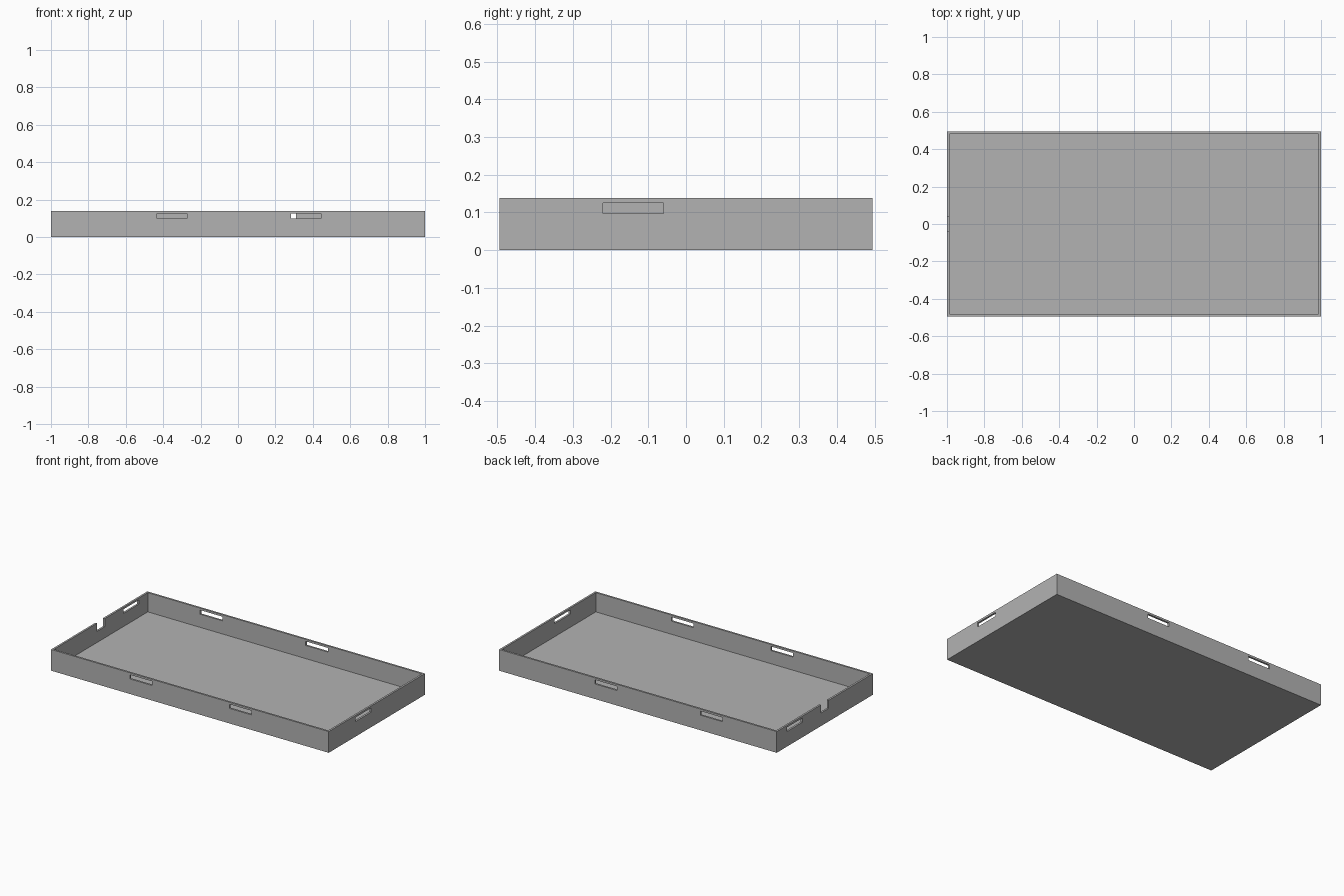
import bpy
import bmesh
from mathutils import Matrix, Vector

cube = bpy.data.objects.get("Cube")
if cube:
    bpy.data.objects.remove(cube, do_unlink=True)

# Overall sizes
HX, HY, HEIGHT = 1.0, 0.495, 0.138
WALL, FLOOR = 0.0125, 0.0125
SLOT_LOW, SLOT_HIGH, SLOT_WIDTH = 0.098, 0.125, 0.16
CUT = 0.1  # cutter depth through a wall


def material(name, value):
    mat = bpy.data.materials.new(name)
    mat.use_nodes = True
    colour = (value, value, value, 1)
    mat.diffuse_color = colour
    bsdf = next(n for n in mat.node_tree.nodes if n.type == "BSDF_PRINCIPLED")
    bsdf.inputs["Base Color"].default_value = colour
    return mat


def add_box(bm, low, high):
    low, high = Vector(low), Vector(high)
    matrix = Matrix.Translation((low + high) / 2) @ Matrix.Diagonal((*(high - low), 1))
    bmesh.ops.create_cube(bm, size=1, matrix=matrix)


def make_object(name, bm):
    mesh = bpy.data.meshes.new(name)
    bm.to_mesh(mesh)
    bm.free()
    obj = bpy.data.objects.new(name, mesh)
    bpy.context.collection.objects.link(obj)
    return obj


# Tray: a box whose top is inset to form the rim and sunk to the floor
bm = bmesh.new()
add_box(bm, (-HX, -HY, 0), (HX, HY, HEIGHT))
bm.normal_update()
top = max(bm.faces, key=lambda f: f.calc_center_median().z)
bmesh.ops.inset_region(bm, faces=[top], thickness=WALL, use_even_offset=True)
sunk = bmesh.ops.extrude_discrete_faces(bm, faces=[top])["faces"][0]
bmesh.ops.translate(bm, verts=sunk.verts, vec=(0, 0, FLOOR - HEIGHT))
bmesh.ops.recalc_face_normals(bm, faces=bm.faces)
tray = make_object("tray", bm)
tray.data.materials.append(material("grey plastic", 0.45))

# Slots through the long walls (start x) and the short walls (start y)
bm = bmesh.new()
for side, starts in ((-1, (-0.433, 0.284)), (1, (-0.61, 0.15))):
    for x in starts:
        add_box(bm, (x, side * HY - CUT / 2, SLOT_LOW),
                (x + SLOT_WIDTH, side * HY + CUT / 2, SLOT_HIGH))
for side, y in ((1, -0.22), (-1, 0.23)):
    add_box(bm, (side * HX - CUT / 2, y, SLOT_LOW),
            (side * HX + CUT / 2, y + SLOT_WIDTH, SLOT_HIGH))

# Open cable notch in the rim of one short wall
add_box(bm, (-HX - CUT / 2, -0.04, HEIGHT - 0.053), (-HX + CUT / 2, 0.04, HEIGHT + CUT))
cutter = make_object("opening_cutter", bm)
cutter.hide_render = True

# Cut the openings and drop the cutter
cut = tray.modifiers.new("openings", "BOOLEAN")
cut.operation = "DIFFERENCE"
cut.solver = "EXACT"
cut.object = cutter
bpy.context.view_layer.objects.active = tray
tray.select_set(True)
bpy.ops.object.modifier_apply(modifier=cut.name)
bpy.data.objects.remove(cutter, do_unlink=True)
